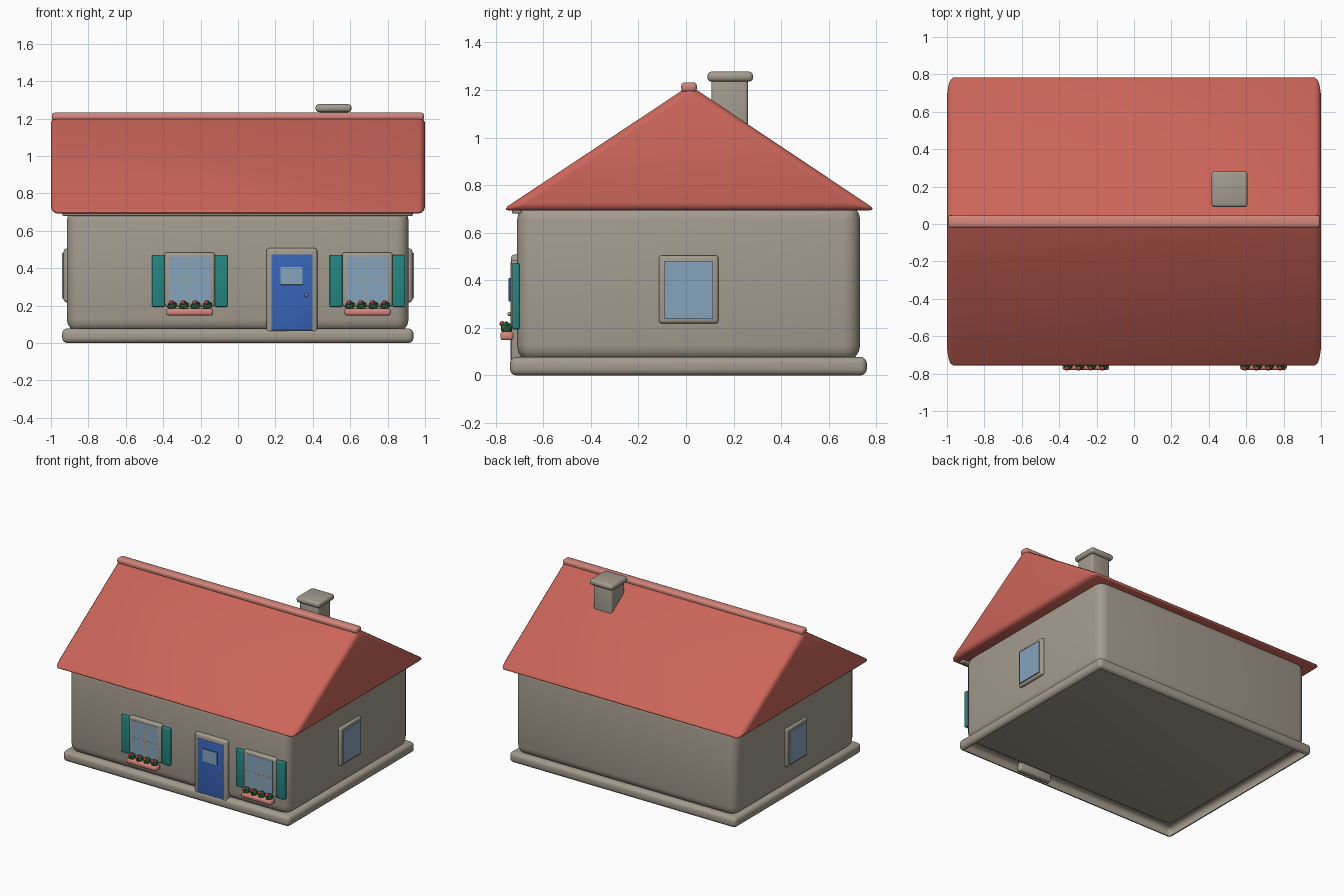
import bpy, bmesh, math
from mathutils import Vector, Matrix

if "Cube" in bpy.data.objects:
    bpy.data.objects.remove(bpy.data.objects["Cube"])


def material(name, r, g, b):
    m = bpy.data.materials.new(name)
    m.diffuse_color = (r, g, b, 1)
    m.use_nodes = True
    m.node_tree.nodes["Principled BSDF"].inputs["Base Color"].default_value = m.diffuse_color
    return m


STONE = material("warm grey stone", 0.37, 0.33, 0.27)
ROOF = material("roof red", 0.60, 0.13, 0.10)
PINK = material("ridge pink", 0.66, 0.24, 0.20)
TEAL = material("shutter teal", 0.017, 0.24, 0.22)
BLUE = material("door blue", 0.038, 0.127, 0.48)
GLASS = material("glass blue", 0.24, 0.37, 0.50)
GREEN = material("leaf green", 0.025, 0.15, 0.045)
RED = material("flower red", 0.55, 0.04, 0.04)
BRASS = material("knob brass", 0.50, 0.33, 0.16)


def finish(bm, name, mat, angle=40):
    bmesh.ops.recalc_face_normals(bm, faces=bm.faces)
    me = bpy.data.meshes.new(name)
    bm.to_mesh(me)
    bm.free()
    ob = bpy.data.objects.new(name, me)
    bpy.context.collection.objects.link(ob)
    me.materials.append(mat)
    bpy.ops.object.select_all(action='DESELECT')
    ob.select_set(True)
    bpy.context.view_layer.objects.active = ob
    bpy.ops.object.shade_smooth_by_angle(angle=math.radians(angle))
    return ob


def round_edges(bm, offset, segs=3):
    bmesh.ops.bevel(bm, geom=bm.edges[:], offset=offset, segments=segs,
                    profile=0.5, affect='EDGES', clamp_overlap=True)


def box(name, mat, x, y, z, bevel=0.0, segs=3, open_bottom=False):
    lo, hi = Vector((x[0], y[0], z[0])), Vector((x[1], y[1], z[1]))
    bm = bmesh.new()
    bmesh.ops.create_cube(bm, size=1)
    for v in bm.verts:
        v.co = [(lo[i] + hi[i]) / 2 + v.co[i] * (hi[i] - lo[i]) for i in range(3)]
    if bevel:
        round_edges(bm, bevel, segs)
    if open_bottom:
        low = min(bm.faces, key=lambda f: f.calc_center_median().z)
        bmesh.ops.delete(bm, geom=[low], context='FACES_ONLY')
    return finish(bm, name, mat)


def ball(name, mat, c, r, sub=2):
    bm = bmesh.new()
    bmesh.ops.create_icosphere(bm, subdivisions=sub, radius=r,
                               matrix=Matrix.Translation(c))
    return finish(bm, name, mat)


# Base (a hollow skirt), walls and the beam under the front eave
box("foundation", STONE, (-.94, .938), (-.74, .76), (0, .078), .028, 4, True)
box("walls", STONE, (-.915, .912), (-.71, .732), (.058, .722), .068, 4)
box("eave_beam", STONE, (-.94, .935), (-.732, -.69), (.68, .71), .008)

# Gabled roof: triangular profile run along x, all edges rounded and fully smooth
bm = bmesh.new()
prof = [bm.verts.new((-1, y, z)) for y, z in ((-.777, .693), (.803, .693), (.016, 1.219))]
cap = bm.faces.new(prof)
ext = bmesh.ops.extrude_face_region(bm, geom=[cap])
bmesh.ops.translate(bm, vec=(2, 0, 0),
                    verts=[g for g in ext["geom"] if isinstance(g, bmesh.types.BMVert)])
bmesh.ops.recalc_face_normals(bm, faces=bm.faces)
round_edges(bm, .034)
finish(bm, "roof", ROOF, 180)
box("ridge_cap", PINK, (-.995, .995), (-.02, .046), (1.19, 1.232), .016)

# Chimney
box("chimney", STONE, (.435, .587), (.107, .26), (.95, 1.25), .012)
box("chimney_cap", STONE, (.415, .607), (.09, .282), (1.235, 1.277), .017)

# Front windows with shutters and flower boxes
for side, cx in (("left", -.258), ("right", .692)):
    box(side + "_window_frame", STONE, (cx - .134, cx + .134), (-.735, -.69),
        (.195, .485), .014)
    box(side + "_window_glass", GLASS, (cx - .111, cx + .111), (-.737, -.729), (.217, .463))
    box(side + "_window_upright", STONE, (cx - .004, cx + .004), (-.7385, -.731), (.217, .463))
    box(side + "_window_crossbar", STONE, (cx - .111, cx + .111), (-.738, -.731), (.329, .335))
    for s in (-1, 1):
        a = sorted((cx + s * .134, cx + s * .202))
        box(side + "_shutter", TEAL, a, (-.73, -.70), (.194, .472), .006)
    box(side + "_flower_box", PINK, (cx - .125, cx + .125), (-.78, -.725), (.148, .184), .012)
    for i in range(4):
        px = cx + (i - 1.5) * .063
        ball("bush", GREEN, (px, -.754, .2), .028, 1)
        ball("flower", RED, (px - .006, -.772, .217), .012)

# Side windows, glass standing slightly proud of the frame
for side, s in (("left", -1), ("right", 1)):
    box(side + "_side_frame", STONE, sorted((s * .88, s * .932)), (-.114, .137),
        (.218, .505), .014)
    box(side + "_side_glass", GLASS, sorted((s * .931, s * .94)), (-.091, .114), (.238, .481))

# Front door, its frame reaching down inside the hollow base
box("door_frame", STONE, (.152, .424), (-.736, -.69), (.02, .508), .016)
box("door", BLUE, (.179, .399), (-.738, -.73), (.068, .474), .002)
box("door_window_trim", BLUE, (.224, .348), (-.745, -.736), (.311, .409), .002)
box("door_pane", GLASS, (.227, .345), (-.7455, -.74), (.314, .406))
ball("door_knob", BRASS, (.366, -.742, .258), .009)
